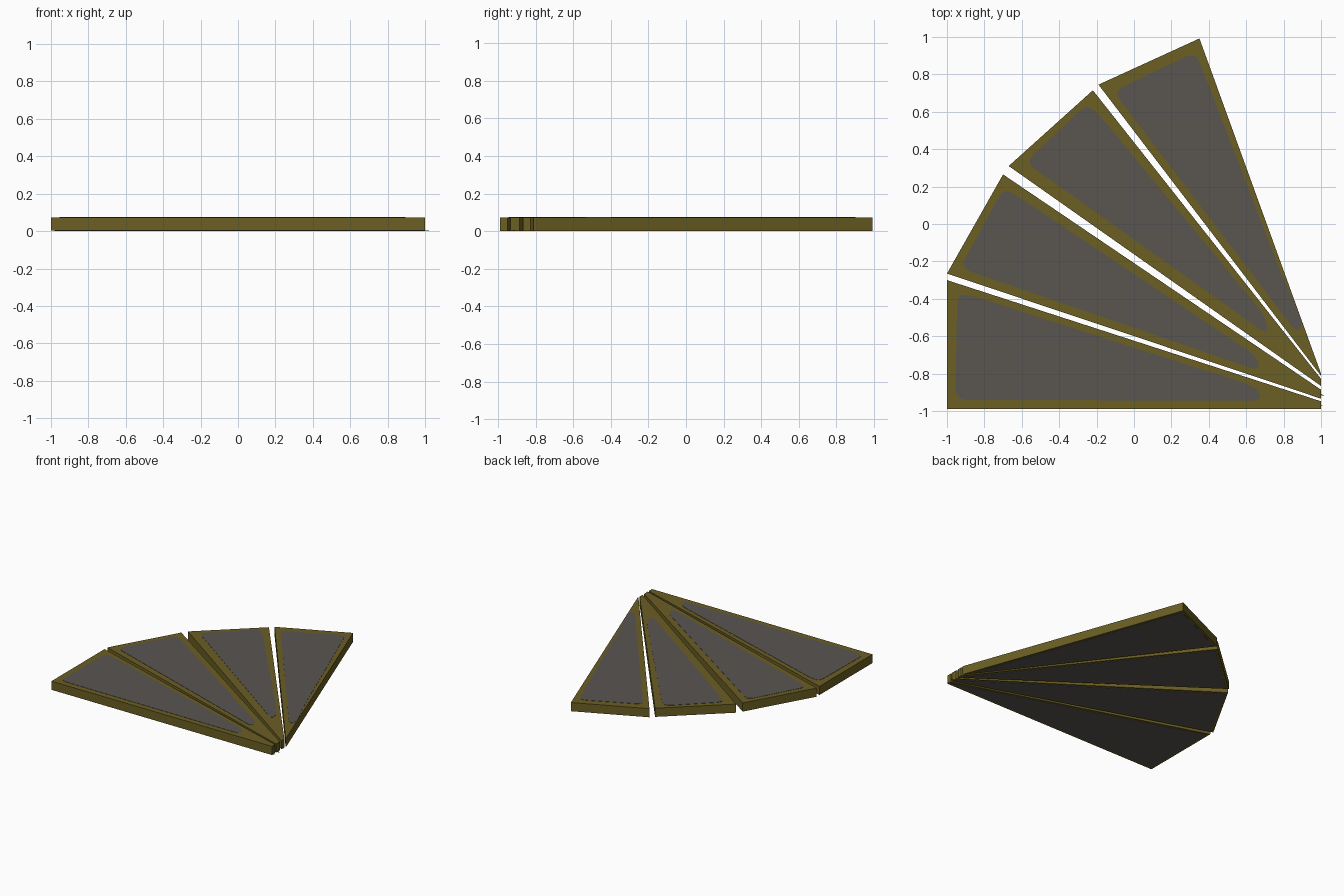
import bpy, bmesh
from mathutils import Vector
from mathutils.geometry import intersect_line_line_2d, intersect_line_line

if "Cube" in bpy.data.objects:
    bpy.data.objects.remove(bpy.data.objects["Cube"])


def material(name, rgb):
    m = bpy.data.materials.new(name)
    m.diffuse_color = (*rgb, 1)
    m.use_nodes = True
    m.node_tree.nodes["Principled BSDF"].inputs["Base Color"].default_value = m.diffuse_color
    return m


OLIVE = material("olive_edge", (0.145, 0.112, 0.017))
GREY = material("warm_grey_tread", (0.100, 0.090, 0.081))
HEIGHT, PLATE = 0.075, 0.002


def prism(name, pts, z0, z1, mat):
    """Extrude an XY outline between two heights."""
    bm = bmesh.new()
    face = bm.faces.new([bm.verts.new((x, y, z0)) for x, y in pts])
    ext = bmesh.ops.extrude_face_region(bm, geom=[face])
    for v in ext["geom"]:
        if isinstance(v, bmesh.types.BMVert):
            v.co.z = z1
    bmesh.ops.recalc_face_normals(bm, faces=bm.faces)
    me = bpy.data.meshes.new(name)
    bm.to_mesh(me)
    bm.free()
    me.materials.append(mat)
    ob = bpy.data.objects.new(name, me)
    bpy.context.collection.objects.link(ob)
    return ob


def rounded(pts, r):
    """Soften the corners of an outline with short quadratic curves."""
    out, n = [], len(pts)
    for i in range(n):
        p, a, b = (Vector(pts[j % n]) for j in (i, i - 1, i + 1))
        s = p + (a - p).normalized() * min(r, (a - p).length * 0.45)
        e = p + (b - p).normalized() * min(r, (b - p).length * 0.45)
        for k in range(5):
            t = k / 4
            out.append(s * (1 - t) ** 2 + p * 2 * t * (1 - t) + e * t * t)
    return out


def wedge_inset(quad, d):
    """Inset a wedge (outer a, tip b, tip c, outer d) to a triangle."""
    lines = []
    pts = [Vector((x, y, 0)) for x, y in quad]
    for i, j in ((0, 1), (2, 3), (3, 0)):
        u = (pts[j] - pts[i]).normalized()
        off = Vector((-u.y, u.x, 0)) * d
        lines.append((pts[i] + off, pts[j] + off))
    return [intersect_line_line(*lines[i], *lines[j])[0].xy
            for i, j in ((2, 0), (0, 1), (1, 2))]


# each step: wedge outline (counter-clockwise), then grey tread outline
steps = [
    ([(-1, -0.988), (1, -0.988), (1, -0.948), (-1, -0.30)],
     [(-0.955, -0.94), (0.69, -0.945), (0.65, -0.87), (-0.86, -0.385), (-0.945, -0.375)]),
    ([(-1, -0.265), (1, -0.934), (1, -0.886), (-0.70, 0.265)],
     [(-0.93, -0.235), (0.67, -0.785), (0.66, -0.71), (-0.645, 0.165), (-0.70, 0.185)]),
    ([(-0.67, 0.31), (1, -0.866), (1, -0.828), (-0.22, 0.715)],
     [(-0.58, 0.33), (0.72, -0.595), (0.70, -0.49), (-0.20, 0.60), (-0.26, 0.635)]),
    ([(-0.19, 0.745), (1, -0.812), (1, -0.80), (0.35, 0.992)],
     [(-0.11, 0.71), (0.87, -0.58), (0.90, -0.545), (0.88, -0.47), (0.80, -0.30), (0.33, 0.92)]),
]

for i, (outline, tread) in enumerate(steps, 1):
    # olive body with grey plates on both faces
    prism(f"step_{i}_body", outline, PLATE, HEIGHT - PLATE, OLIVE)
    prism(f"step_{i}_tread", rounded(tread, 0.06), HEIGHT - 2 * PLATE, HEIGHT, GREY)
    prism(f"step_{i}_underside", wedge_inset(outline, 0.018), 0, 2 * PLATE, GREY)
